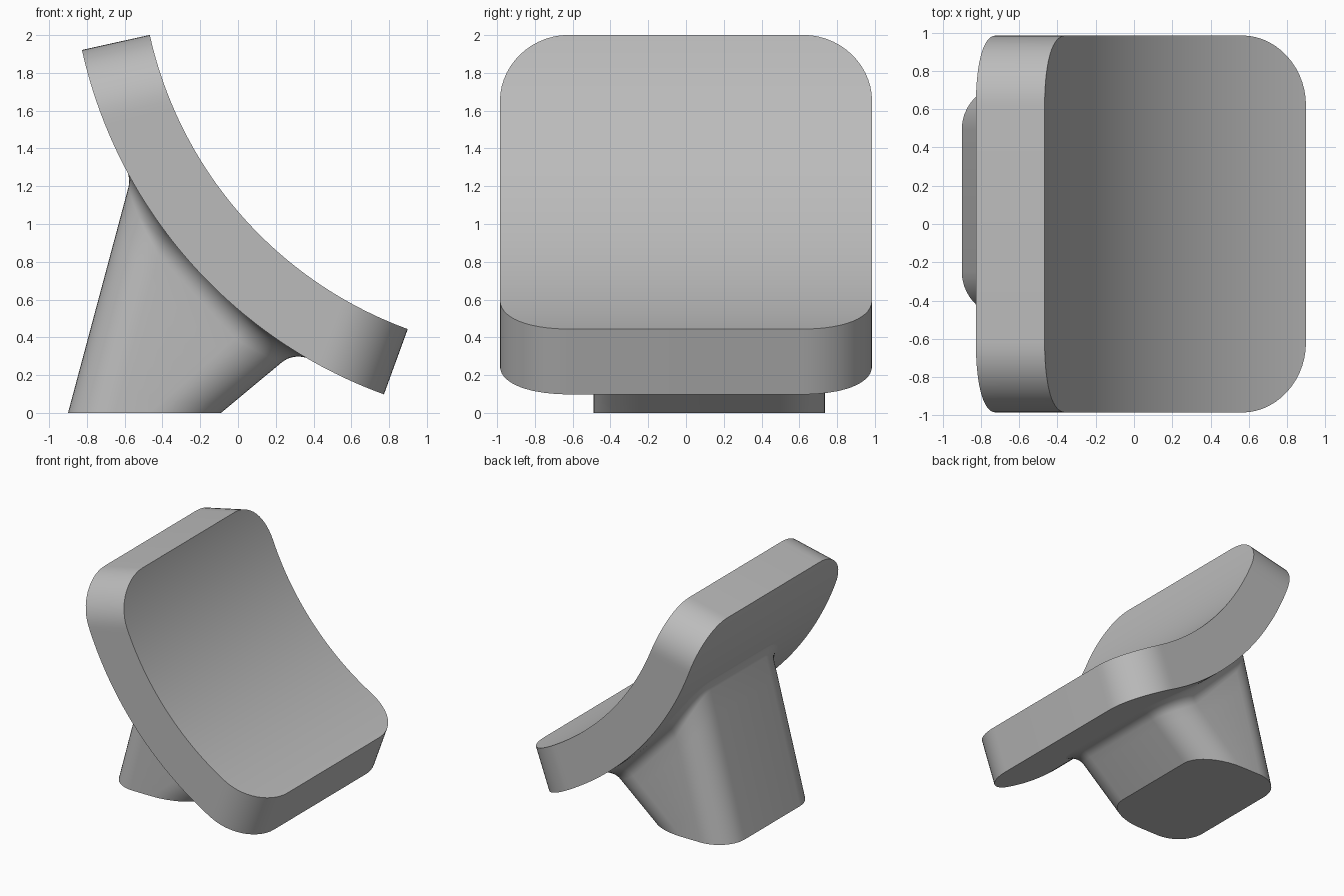
import bpy, bmesh, math
from mathutils import Vector

old = bpy.data.objects.get("Cube")
if old:
    bpy.data.objects.remove(old, do_unlink=True)

grey = bpy.data.materials.new("plain grey")
grey.use_nodes = True
colour = (0.5, 0.5, 0.5, 1)
grey.diffuse_color = colour
grey.node_tree.nodes["Principled BSDF"].inputs["Base Color"].default_value = colour

# Shared arc of the curved pad: centre in x/z, inner and outer radius
CX, CZ, R_IN, R_OUT = 1.635, 2.467, 2.153, 2.521
A0, A1 = math.radians(12.5), math.radians(70)


def on_arc(radius, a, y):
    return Vector((CX - radius * math.cos(a), y, CZ - radius * math.sin(a)))


def loft(name, rings, closed_ends, angle):
    """Skin a list of equal-length vertex loops."""
    bm = bmesh.new()
    loops = [[bm.verts.new(p) for p in ring] for ring in rings]
    n = len(loops[0])
    for low, high in zip(loops, loops[1:]):
        for i in range(n):
            j = (i + 1) % n
            bm.faces.new((low[i], low[j], high[j], high[i]))
    for end in closed_ends:
        bm.faces.new(loops[end])
    bmesh.ops.recalc_face_normals(bm, faces=bm.faces)
    mesh = bpy.data.meshes.new(name)
    bm.to_mesh(mesh)
    bm.free()
    ob = bpy.data.objects.new(name, mesh)
    bpy.context.collection.objects.link(ob)
    mesh.materials.append(grey)
    bpy.ops.object.select_all(action="DESELECT")
    ob.select_set(True)
    bpy.context.view_layer.objects.active = ob
    bpy.ops.object.shade_smooth_by_angle(angle=math.radians(angle))
    return ob


# Curved pad: cross-sections along the arc, narrowing at the rounded corners
HALF_W, CORNER, STEPS, MID = 0.985, 0.365, 14, 40


def station(half, a_in, a_out):
    return [on_arc(R_IN, a_in, -half), on_arc(R_IN, a_in, half),
            on_arc(R_OUT, a_out, half), on_arc(R_OUT, a_out, -half)]


def corner_station(k, start, sign):
    phi = math.pi / 2 * k / STEPS
    d = CORNER * (1 - math.cos(phi))
    half = HALF_W - CORNER + CORNER * math.sin(phi)
    return station(half, *(start + sign * math.asin(d / r) for r in (R_IN, R_OUT)))


def middle_station(t):
    angles = []
    for r in (R_IN, R_OUT):
        inset = math.asin(CORNER / r)
        angles.append(A0 + inset + t * (A1 - A0 - 2 * inset))
    return station(HALF_W, *angles)


stations = [corner_station(k, A0, 1) for k in range(STEPS + 1)]
stations += [middle_station(k / MID) for k in range(1, MID)]
stations += [corner_station(k, A1, -1) for k in range(STEPS, -1, -1)]
loft("curved_pad", stations, (0, -1), 30)


# Leaning stem: rounded foot lofted to the pad, with a blend at the joint
def rounded_outline(x0, x1, y0, y1, r_left, r_right, r_y, steps=10):
    """Points and outward normals of a rectangle with elliptical corners."""
    result = []
    corners = ((x1 - r_right, y1 - r_y, r_right, 0), (x0 + r_left, y1 - r_y, r_left, 1),
               (x0 + r_left, y0 + r_y, r_left, 2), (x1 - r_right, y0 + r_y, r_right, 3))
    for cx, cy, rx, quarter in corners:
        for k in range(steps + 1):
            a = math.pi / 2 * (quarter + k / steps)
            c, s = math.cos(a), math.sin(a)
            result.append((cx + rx * c, cy + r_y * s, Vector((c / rx, s / r_y)).normalized()))
    return result


Y0, Y1, ROUND, BLEND = -0.49, 0.735, 0.24, 0.13
J0, J1 = math.radians(29.1), math.radians(58.1)
foot = rounded_outline(-0.9, -0.09, Y0, Y1, 0.25, 0.38, ROUND)
joint = rounded_outline(J0 * R_OUT, J1 * R_OUT, Y0, Y1, 0.34, 0.27, ROUND)
columns = []
for (fx, fy, _), (arc, jy, normal) in zip(foot, joint):
    a = arc / R_OUT
    base, top = Vector((fx, fy, 0)), on_arc(R_OUT, a, jy)
    wall = (top - base).normalized()
    out = normal.x * Vector((math.sin(a), 0, -math.cos(a))) + normal.y * Vector((0, 1, 0))
    turn = wall.angle(out)
    reach = BLEND * math.tan(turn / 2)
    start = top - wall * reach
    end = top + out * reach
    spoke = Vector((end.x - CX, 0, end.z - CZ)).normalized() * (R_OUT - 0.003)
    end = Vector((CX + spoke.x, end.y, CZ + spoke.z))
    column = [base.lerp(start, k / 6) for k in range(6)]
    weight = math.cos(turn / 2)
    for k in range(9):
        s = k / 8
        p, q, r = (1 - s) ** 2, 2 * weight * s * (1 - s), s * s
        column.append((start * p + top * q + end * r) / (p + q + r))
    columns.append(column)
loft("leaning_stem", list(zip(*columns)), (0,), 35)
